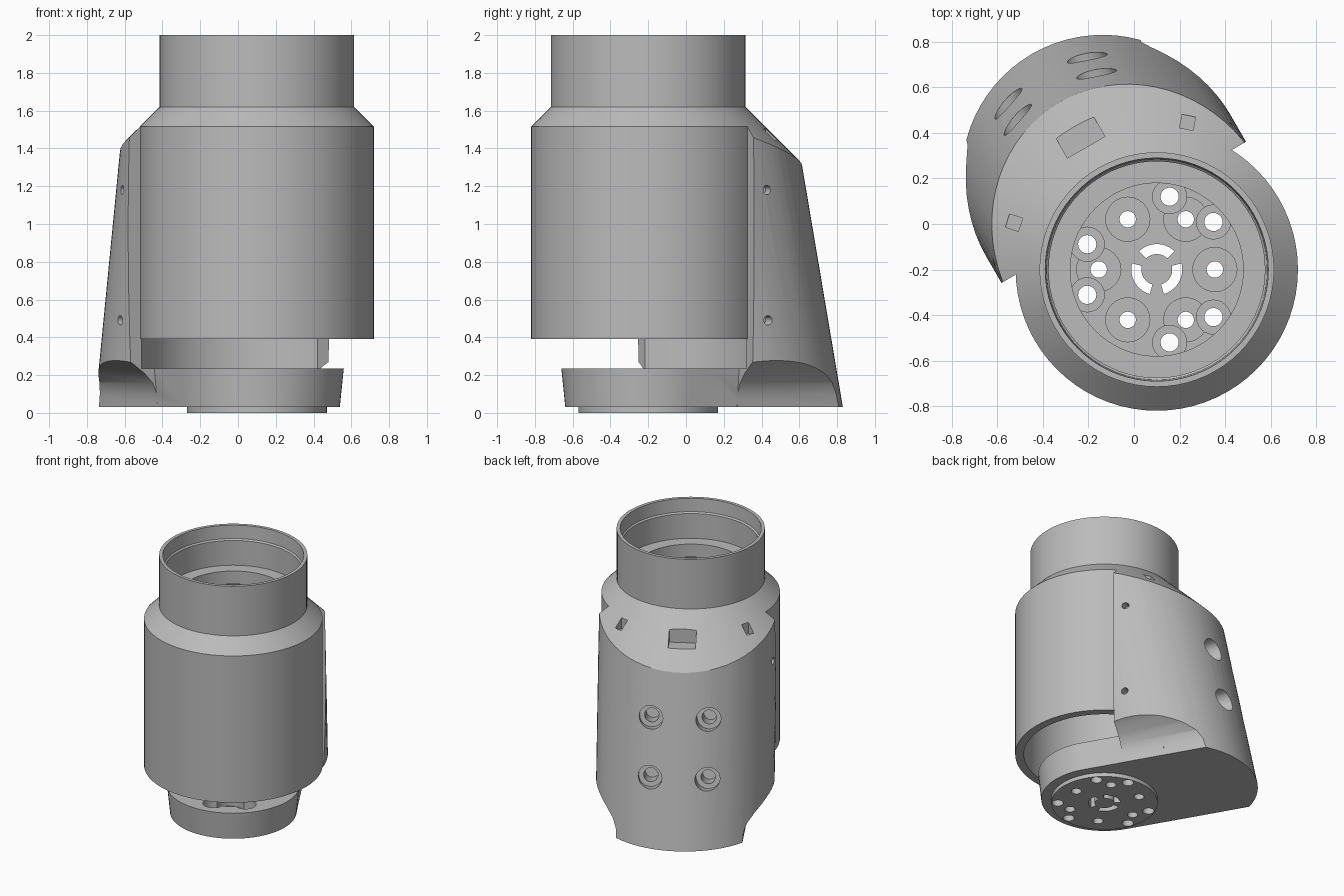
import bpy, bmesh, math
from mathutils import Matrix, Vector

cube = bpy.data.objects.get("Cube")
if cube:
    bpy.data.objects.remove(cube, do_unlink=True)

# Everything is built round the barrel axis, with the slanted rear pod towards local +x
PLACE = Matrix.Translation((0.1, -0.2, 0)) @ Matrix.Rotation(math.radians(120), 4, 'Z')
SEG = 72
TILT = 0.195                      # backward lean of the pod wall per unit of height

grey = bpy.data.materials.new("machined_grey")
grey.use_nodes = True
grey.diffuse_color = (0.5, 0.5, 0.5, 1)
grey.node_tree.nodes["Principled BSDF"].inputs["Base Color"].default_value = (0.5, 0.5, 0.5, 1)


def finish(name, bm):
    bmesh.ops.recalc_face_normals(bm, faces=bm.faces)
    mesh = bpy.data.meshes.new(name)
    bm.to_mesh(mesh)
    bm.free()
    mesh.materials.append(grey)
    obj = bpy.data.objects.new(name, mesh)
    bpy.context.collection.objects.link(obj)
    return obj


def loft(name, rings, closed=False):
    """Skin rings of equal point count; close into a tube or cap the ends."""
    bm = bmesh.new()
    loops = [[bm.verts.new(p) for p in ring] for ring in rings]
    n = len(loops[0])
    pairs = list(zip(loops, loops[1:]))
    if closed:
        pairs.append((loops[-1], loops[0]))
    else:
        bm.faces.new(loops[0])
        bm.faces.new(loops[-1])
    for a, b in pairs:
        for i in range(n):
            j = (i + 1) % n
            bm.faces.new((a[i], a[j], b[j], b[i]))
    return finish(name, bm)


def circle(r, z, x=0, y=0, seg=SEG):
    return [(x + r * math.cos(math.tau * i / seg), y + r * math.sin(math.tau * i / seg), z)
            for i in range(seg)]


def lathe(name, profile, closed=False):
    return loft(name, [circle(r, z) for r, z in profile], closed)


def rod(r, start, end, seg=24):
    start, end = Vector(start), Vector(end)
    obj = loft("cutter", [circle(r, 0, seg=seg), circle(r, (end - start).length, seg=seg)])
    turn = (end - start).to_track_quat('Z', 'Y').to_matrix().to_4x4()
    obj.data.transform(Matrix.Translation(start) @ turn)
    return obj


def box(size, centre, angle=0):
    bm = bmesh.new()
    bmesh.ops.create_cube(bm, size=1)
    bm.transform(Matrix.Rotation(angle, 4, 'Z') @ Matrix.Translation(centre)
                 @ Matrix.Diagonal((*size, 1)))
    return finish("cutter", bm)


def boolean(target, other, operation='DIFFERENCE'):
    mod = target.modifiers.new("cut", 'BOOLEAN')
    mod.operation, mod.solver, mod.object = operation, 'EXACT', other
    bpy.context.view_layer.objects.active = target
    bpy.ops.object.modifier_apply(modifier=mod.name)
    bpy.data.objects.remove(other, do_unlink=True)


# Hollow barrel: shoulder, neck, stepped bore and open bottom
barrel = lathe("barrel", [(0.62, 0.39), (0.62, 1.515), (0.515, 1.62), (0.515, 2),
                          (0.49, 2), (0.485, 1.9), (0.475, 1.89), (0.475, 1.7),
                          (0.38, 1.7), (0.38, 1.6), (0.47, 1.59), (0.56, 1.5),
                          (0.56, 0.39)], closed=True)

# Pod: flared section trimmed by a leaning cylinder and the shoulder cone
half = [(0.44, 0.03), (0.445, 0.1), (0.47, 0.16), (0.52, 0.21), (0.59, 0.26),
        (0.66, 0.3), (0.66, 1.7)]
section = half + [(-v, z) for v, z in reversed(half)]
pod = loft("foot_and_pod", [[(u, v, z) for v, z in section] for u in (0.29, 1.3)])
boolean(pod, loft("lean", [circle(0.62, z, 0.48 - TILT * z) for z in (-0.2, 1.9)]), 'INTERSECT')
boolean(pod, lathe("cone", [(1.6, -0.1), (1.6, 0.535), (0.4, 1.735)]), 'INTERSECT')


# Foot: tapered round toe running straight back into the pod
def foot_ring(r, z):
    arc = [math.radians(90 + 180 * i / 36) for i in range(37)]
    return [(r * math.cos(a), r * math.sin(a), z) for a in arc] + [(0.6, -r, z), (0.6, r, z)]


boolean(pod, loft("foot", [foot_ring(0.439, 0.03), foot_ring(0.46, 0.235)]), 'UNION')
boolean(pod, lathe("bore", [(0.612, 0.235), (0.612, 2.1)]))
boolean(pod, lathe("pad", [(0.37, 0), (0.37, 0.06)]), 'UNION')

# Mounting holes through the foot, with counterbores from above
for i in range(6):
    a = math.radians(60 * i)
    x, y = 0.255 * math.cos(a), 0.255 * math.sin(a)
    boolean(pod, rod(0.097, (x, y, 0.15), (x, y, 0.4)))
    boolean(pod, rod(0.036, (x, y, -0.1), (x, y, 0.4)))
for base in (60, 180, 300):
    for side in (-20, 20):
        a = math.radians(base + side)
        x, y = 0.325 * math.cos(a), 0.325 * math.sin(a)
        boolean(pod, rod(0.075, (x, y, 0.12), (x, y, 0.4)))
        boolean(pod, rod(0.04, (x, y, -0.1), (x, y, 0.4)))

# Three curved slots round the foot centre
for base in (90, 210, 330):
    arc = [math.radians(base - 44 + 8 * i) for i in range(12)]
    outline = [(0.112, a) for a in arc] + [(0.068, a) for a in reversed(arc)]
    boolean(pod, loft("slot", [[(r * math.cos(a), r * math.sin(a), z) for r, a in outline]
                               for z in (-0.1, 0.4)]))

# Counterbored screw holes in the leaning rear wall
normal = Vector((1, 0, TILT)).normalized()
for v in (-0.2, 0.2):
    for z in (0.53, 0.95):
        p = Vector((1.065 - TILT * z, v, z))
        boolean(pod, rod(0.085, p - normal * 0.07, p + normal * 0.2))
        boolean(pod, rod(0.05, p - normal * 0.2, p))

# Small blind holes in the pod flanks
for side in (-1, 1):
    for z in (0.49, 1.18):
        boolean(pod, rod(0.025, (0.375, side * 0.55, z), (0.375, side * 0.7, z), 16))

# Notches in the sloping pod top
boolean(pod, box((0.12, 0.19, 0.4), (0.68, 0, 1.61)))
for angle in (-0.73, 0.73):
    boolean(pod, box((0.06, 0.06, 0.4), (0.66, 0, 1.62), angle))

for obj in (barrel, pod):
    obj.data.transform(PLACE)
    bpy.ops.object.select_all(action='DESELECT')
    obj.select_set(True)
    bpy.context.view_layer.objects.active = obj
    bpy.ops.object.shade_smooth_by_angle(angle=math.radians(25))
